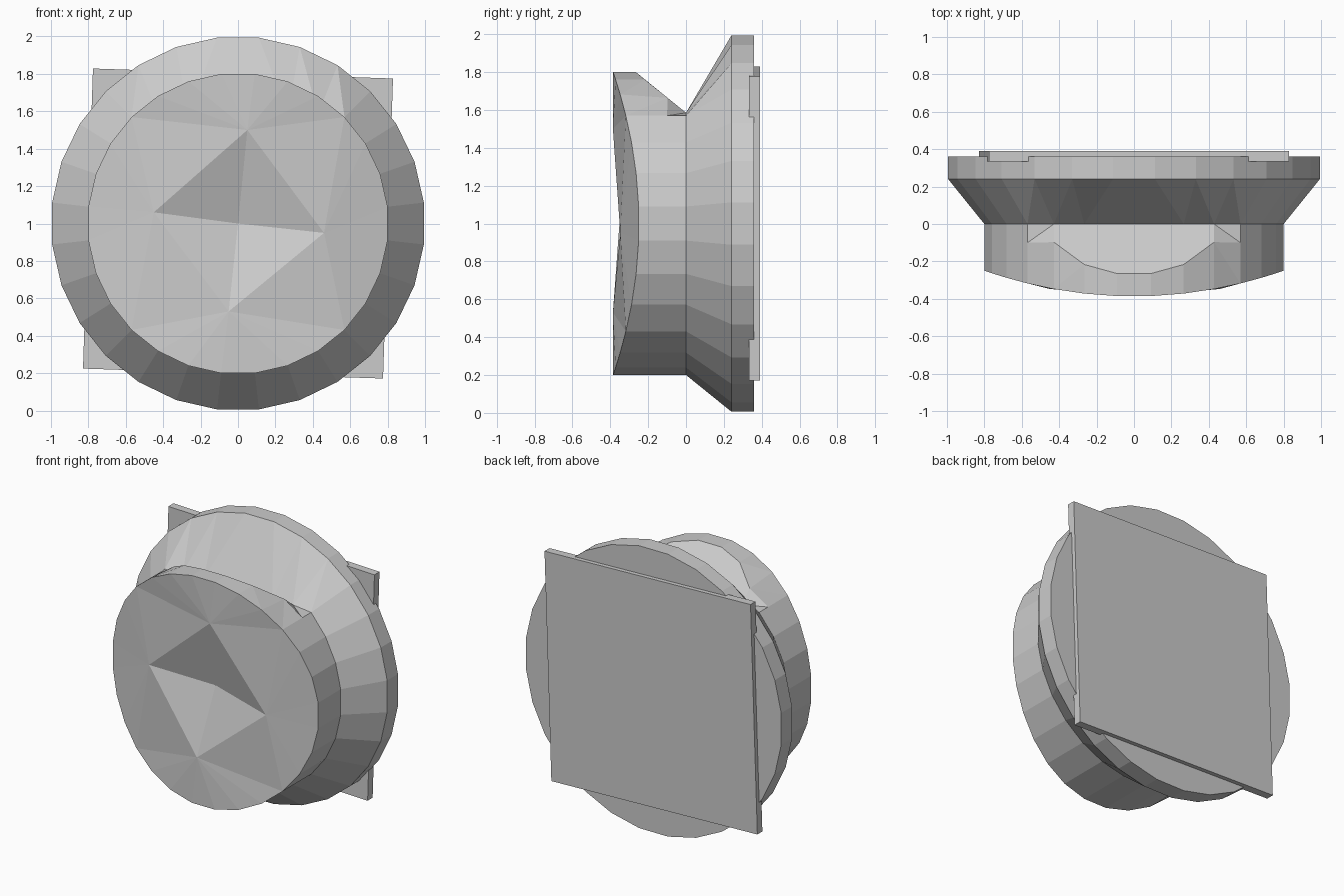
import bpy, bmesh
from math import sin, cos, pi, radians

if "Cube" in bpy.data.objects:
    bpy.data.objects.remove(bpy.data.objects["Cube"])

N = 28          # sides of the round parts
CZ = 1.0        # height of the centre axis
R_DIAL, R_RIM = 0.805, 1.0
CHORD_Z, CHORD_X = 1.585, 0.56   # flattened notch across the top of the neck


def circle(r, y):
    """Ring of points around the y axis."""
    return [(r * cos(2 * pi * (i + 0.5) / N), y, CZ + r * sin(2 * pi * (i + 0.5) / N))
            for i in range(N)]


def add_ring(bm, pts):
    return [bm.verts.new(p) for p in pts]


def bridge(bm, a, b):
    for i in range(N):
        j = (i + 1) % N
        bm.faces.new((a[i], a[j], b[j], b[i]))


def finish(bm, name):
    bmesh.ops.recalc_face_normals(bm, faces=bm.faces[:])
    # triangulate bent quads so the facets stay flat
    bmesh.ops.triangulate(bm, faces=[f for f in bm.faces if len(f.verts) == 4])
    me = bpy.data.meshes.new(name)
    bm.to_mesh(me)
    bm.free()
    ob = bpy.data.objects.new(name, me)
    bpy.context.collection.objects.link(ob)
    return ob


# neck ring shared by dial and flange, cut flat at the top
neck_pts = [(x, y, min(z, CHORD_Z)) for x, y, z in circle(R_DIAL, 0.0)]


def mid_point(p):
    """Point behind the front rim: a short ledge on top that slopes into the notch."""
    x, _, z = p
    if z < CHORD_Z:
        return (x, -0.1, z)
    t = min(max((abs(x) - 0.2) / (CHORD_X - 0.2), 0), 0.92)
    return (x, -0.265 * (1 - t), min(z, 1.8 - 0.215 * t))


# dial with curved front and pyramid dent
bm = bmesh.new()
front_pts = [(x, -0.387 + 0.137 * (x / 0.8) ** 2, z) for x, _, z in circle(R_DIAL, 0)]
front = add_ring(bm, front_pts)
mid = add_ring(bm, [mid_point(p) for p in circle(R_DIAL, 0)])
neck = add_ring(bm, neck_pts)
bridge(bm, front, mid)
bridge(bm, mid, neck)

# diamond edge of the dent: right, top, left, bottom
diamond = add_ring(bm, [(0.46, -0.347, 0.95), (0.05, -0.386, 1.5),
                        (-0.45, -0.347, 1.06), (-0.05, -0.386, 0.53)])
centre = bm.verts.new((0, -0.25, CZ))
for k in range(4):
    bm.faces.new((diamond[k], diamond[(k + 1) % 4], centre))


def sector(i):
    """Diamond corner nearest to rim point i."""
    return int(((i + 0.5) / N * 4 + 0.5) // 1) % 4


for i in range(N):
    j = (i + 1) % N
    a, b = sector(i), sector(j)
    bm.faces.new((front[i], front[j], diamond[a]))
    if a != b:
        bm.faces.new((front[j], diamond[b], diamond[a]))
finish(bm, "dial")

# flared flange with flat back
bm = bmesh.new()
neck = add_ring(bm, neck_pts)
rim = add_ring(bm, circle(R_RIM, 0.24))
back = add_ring(bm, circle(R_RIM, 0.36))
bridge(bm, neck, rim)
bridge(bm, rim, back)
bm.faces.new(back)
finish(bm, "flange")

# square back plate, slightly turned
bpy.ops.mesh.primitive_cube_add(size=1, location=(0, 0.362, CZ))
plate = bpy.context.object
plate.name = "back_plate"
plate.scale = (1.605, 0.056, 1.605)
plate.rotation_euler = (0, radians(1.9), 0)
